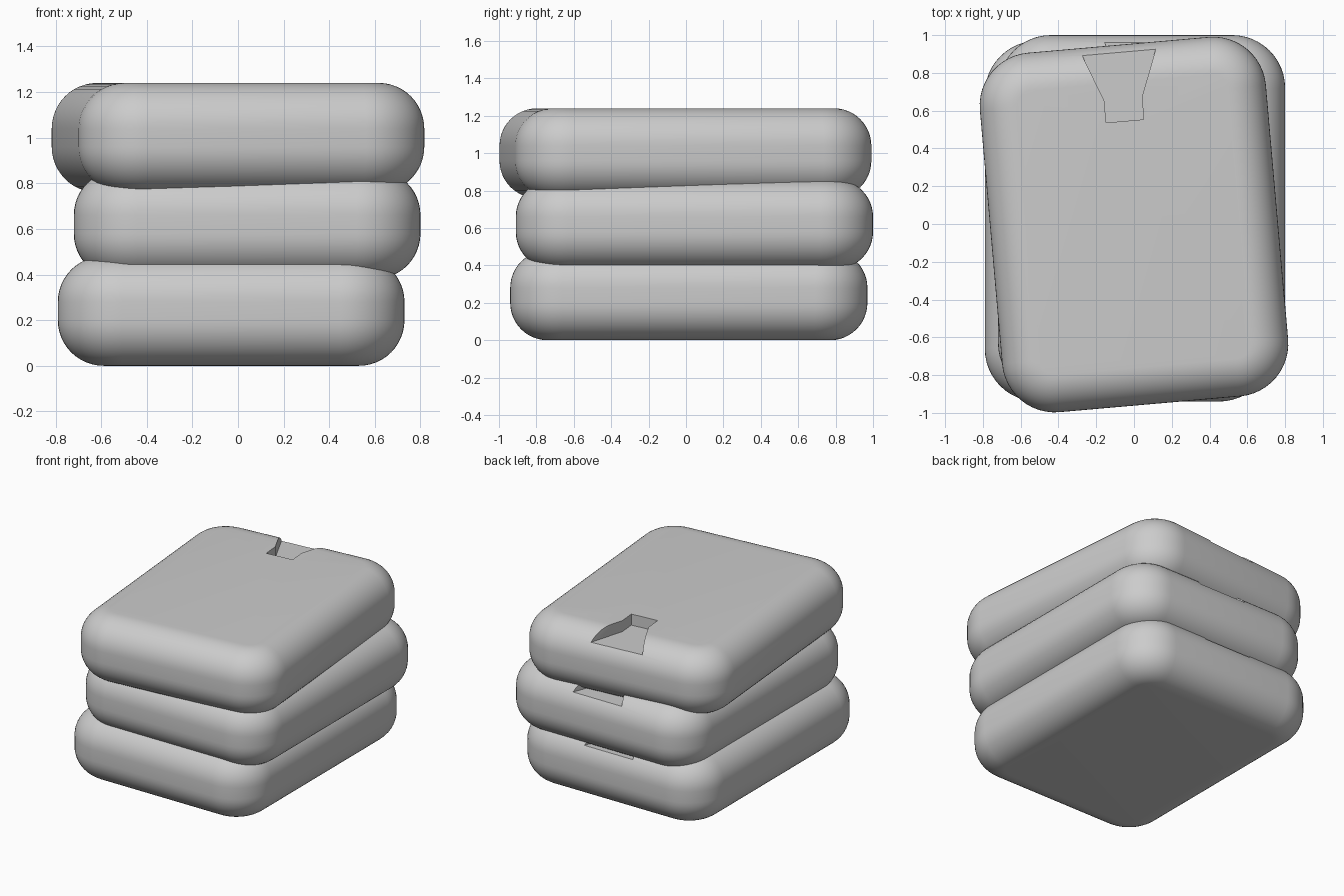
import bpy, bmesh, math
from mathutils import Matrix

if "Cube" in bpy.data.objects:
    bpy.data.objects.remove(bpy.data.objects["Cube"])

W, L, H = 1.52, 1.91, 0.48      # size of one slab
CORNER_R, EDGE_R = 0.28, 0.20
NOTCH = [(-0.10, 0.55), (0.10, 0.55), (0.10, 0.667), (0.266, 1.10),
         (-0.266, 1.10), (-0.10, 0.667)]
FLOOR = H - 0.08                # height of the notch floor


def make_object(name, bm):
    mesh = bpy.data.meshes.new(name)
    bm.to_mesh(mesh)
    bm.free()
    ob = bpy.data.objects.new(name, mesh)
    bpy.context.collection.objects.link(ob)
    return ob


def slab_bmesh():
    # Box with rounded plan corners, then rounded top and bottom rims
    bm = bmesh.new()
    bmesh.ops.create_cube(bm, size=1, matrix=Matrix.Translation((0, 0, H / 2))
                          @ Matrix.Diagonal((W, L, H, 1)))
    upright = [e for e in bm.edges
               if abs(e.verts[0].co.z - e.verts[1].co.z) > 0.1]
    bmesh.ops.bevel(bm, geom=upright, offset=CORNER_R, segments=12,
                    profile=0.5, affect='EDGES')
    rims = [e for e in bm.edges
            if abs(e.verts[0].co.z - e.verts[1].co.z) < 0.01]
    bmesh.ops.bevel(bm, geom=rims, offset=EDGE_R, segments=12,
                    profile=0.5, affect='EDGES')
    return bm


def notch_bmesh():
    # Flared channel that runs out through the back edge
    bm = bmesh.new()
    face = bm.faces.new([bm.verts.new((x, y, FLOOR)) for x, y in NOTCH])
    ext = bmesh.ops.extrude_face_region(bm, geom=[face])
    top = [v for v in ext['geom'] if isinstance(v, bmesh.types.BMVert)]
    bmesh.ops.translate(bm, verts=top, vec=(0, 0, 0.3))
    bmesh.ops.recalc_face_normals(bm, faces=bm.faces)
    return bm


def make_slab(name, x, y, z, angle):
    slab = make_object(name, slab_bmesh())
    cutter = make_object(name + "_notch_cutter", notch_bmesh())
    cutter.hide_render = True
    mod = slab.modifiers.new("notch", 'BOOLEAN')
    mod.operation = 'DIFFERENCE'
    mod.solver = 'EXACT'
    mod.object = cutter
    bpy.ops.object.select_all(action='DESELECT')
    slab.select_set(True)
    bpy.context.view_layer.objects.active = slab
    bpy.ops.object.modifier_apply(modifier=mod.name)
    bpy.data.objects.remove(cutter)
    bpy.ops.object.shade_smooth_by_angle(angle=math.radians(30))
    slab.location = (x, y, z)
    slab.rotation_euler.z = math.radians(angle)


# Stack of three overlapping slabs, the top one twisted
make_slab("bottom_slab", -0.03, 0.015, 0.0, 0)
make_slab("middle_slab", 0.04, 0.045, 0.38, 0)
make_slab("top_slab", 0.0, -0.003, 0.76, 5)
